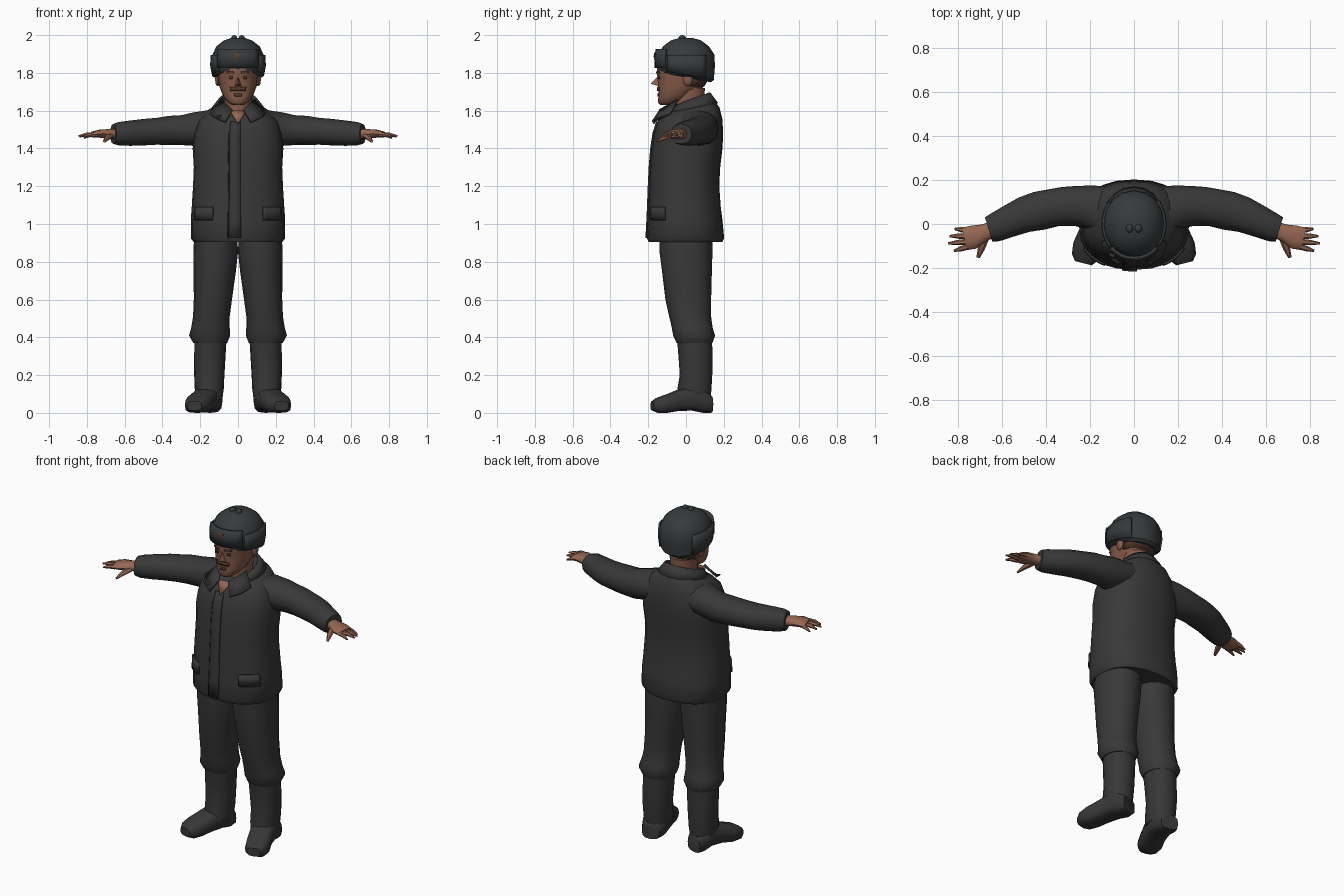
import bpy, bmesh, math
from mathutils import Vector

cube = bpy.data.objects.get("Cube")
if cube:
    bpy.data.objects.remove(cube)


def material(name, r, g, b):
    m = bpy.data.materials.new(name)
    m.use_nodes = True
    m.diffuse_color = (r, g, b, 1)
    m.node_tree.nodes["Principled BSDF"].inputs["Base Color"].default_value = (r, g, b, 1)
    return m


CLOTH = material("charcoal cloth", .040, .040, .041)
FUR = material("slate fur", .038, .043, .046)
BOOT = material("dark boot", .038, .038, .038)
DARK = material("seam black", .016, .016, .017)
SKIN = material("skin", .30, .135, .085)
FACE = material("tanned face", .235, .105, .068)
HAIR = material("brown hair", .085, .042, .028)
BADGE = material("dull red", .11, .045, .035)


def finish(name, bm, mat, angle=50, thick=0):
    bmesh.ops.recalc_face_normals(bm, faces=bm.faces)
    me = bpy.data.meshes.new(name)
    bm.to_mesh(me)
    bm.free()
    me.materials.append(mat)
    ob = bpy.data.objects.new(name, me)
    bpy.context.collection.objects.link(ob)
    if thick:
        mod = ob.modifiers.new("thickness", 'SOLIDIFY')
        mod.thickness, mod.offset = thick, 0
    bpy.ops.object.select_all(action='DESELECT')
    ob.select_set(True)
    bpy.context.view_layer.objects.active = ob
    bpy.ops.object.shade_smooth_by_angle(angle=math.radians(angle))
    return ob


def flat(z, cx, cy, rx, ry, tilt=0):
    """Level cross-section, tilted up towards the back."""
    return Vector((cx, cy, z)), Vector((rx, 0, 0)), Vector((0, ry, ry * tilt))


def on_ring(ring, deg, e, grow=1):
    c, u, v = ring
    a = math.radians(deg)
    x, y = math.cos(a), math.sin(a)
    return c + grow * (u * math.copysign(abs(x) ** e, x) + v * math.copysign(abs(y) ** e, y))


def loft(name, rings, mat, e=1.0, sides=16, angle=50):
    """Closed skin over a row of cross-sections."""
    bm = bmesh.new()
    rows = [[bm.verts.new(on_ring(r, 360 * i / sides, e)) for i in range(sides)] for r in rings]
    for a, b in zip(rows, rows[1:]):
        for i in range(sides):
            j = (i + 1) % sides
            bm.faces.new((a[i], a[j], b[j], b[i]))
    bm.faces.new(rows[0])
    bm.faces.new(rows[-1])
    return finish(name, bm, mat, angle)


def shell(name, rings, a0, a1, mat, e=1.0, grow=1.02, thick=.006, steps=8):
    """Open patch that follows part of a row of cross-sections."""
    bm = bmesh.new()
    rows = [[bm.verts.new(on_ring(r, a0 + (a1 - a0) * i / steps, e, grow))
             for i in range(steps + 1)] for r in rings]
    for a, b in zip(rows, rows[1:]):
        for i in range(steps):
            bm.faces.new((a[i], a[i + 1], b[i + 1], b[i]))
    return finish(name, bm, mat, 50, thick)


def plate(name, pts, mat, thick=.008):
    bm = bmesh.new()
    bm.faces.new([bm.verts.new(p) for p in pts])
    return finish(name, bm, mat, 30, thick)


def blob(name, loc, size, mat):
    bm = bmesh.new()
    bmesh.ops.create_uvsphere(bm, u_segments=10, v_segments=6, radius=1)
    for v in bm.verts:
        v.co = Vector(loc) + Vector([a * b for a, b in zip(v.co, size)])
    return finish(name, bm, mat)


def spike(name, a, b, w, h, tip, mat):
    """Tapered finger from a to b."""
    a, b = Vector(a), Vector(b)
    side = (b - a).cross(Vector((0, 0, 1))).normalized()
    up = Vector((0, 0, 1))
    mid = a.lerp(b, .55) + up * .005
    return loft(name, [(a, side * w, up * h), (mid, side * w * .85, up * h * .85),
                       (b, side * w * tip, up * h * tip)], mat, sides=6)


# Jacket
body = [flat(.905, 0, -.003, .235, .195), flat(.925, 0, -.003, .25, .205),
        flat(1.02, 0, -.005, .25, .198), flat(1.09, 0, -.008, .245, .192),
        flat(1.2, 0, -.01, .238, .186), flat(1.3, 0, -.005, .234, .186),
        flat(1.4, 0, .005, .24, .188), flat(1.48, 0, .013, .232, .184),
        flat(1.55, 0, .02, .21, .172, .05), flat(1.595, 0, .025, .165, .152, .15),
        flat(1.625, 0, .03, .115, .118, .25)]
JE = .85
loft("jacket_body", body, CLOTH, JE, 24)
shell("jacket_placket", body[1:9], 262, 272, CLOTH, JE, 1.015, .008, 2)
shell("jacket_seam", body[1:8], 260.5, 262.2, DARK, JE, 1.012, .004, 1)
shell("collar_band", [flat(1.61, 0, .03, .135, .135, .2), flat(1.655, 0, .02, .098, .103, .38)],
      -50, 230, CLOTH, 1, 1, .012, 14)

# Neck and head
loft("neck", [flat(1.55, 0, .02, .07, .09), flat(1.62, 0, .015, .07, .08),
              flat(1.72, 0, .02, .08, .08)], FACE)
head = [flat(1.63, 0, -.095, .032, .042), flat(1.645, 0, -.085, .055, .064),
        flat(1.675, 0, -.06, .078, .086), flat(1.69, 0, -.052, .084, .094),
        flat(1.705, 0, -.043, .09, .104), flat(1.725, 0, -.028, .097, .12),
        flat(1.768, 0, -.013, .104, .136), flat(1.783, 0, -.011, .106, .141),
        flat(1.797, 0, -.01, .107, .145), flat(1.85, 0, -.005, .11, .145)]
loft("head", head, FACE, .9, 20)
shell("moustache", head[4:6], 247, 293, HAIR, .9, 1.03)
shell("lower_lip", head[2:4], 258, 282, HAIR, .9, 1.015, .005)
shell("back_hair", [flat(1.73, 0, -.005, .098, .097), flat(1.80, 0, 0, .107, .135)],
      15, 165, HAIR, .9, 1.02)
plate("skin_opening", [(-.045, -.125, 1.60), (.045, -.125, 1.60), (0, -.172, 1.53)], SKIN)

# Nose: a wedge with its tip pushed forward
bm = bmesh.new()
n = [bm.verts.new(p) for p in ((0, -.142, 1.79), (-.022, -.138, 1.728), (.022, -.138, 1.728),
                               (0, -.187, 1.742))]
for f in ((0, 1, 3), (0, 3, 2), (1, 2, 3), (0, 2, 1)):
    bm.faces.new([n[i] for i in f])
finish("nose", bm, FACE, 80)

# Fur hat with raised front flap
hat = [flat(1.778, 0, -.008, .112, .14, -.2), flat(1.79, 0, -.003, .13, .15, -.18),
       flat(1.84, 0, 0, .139, .153, -.05), flat(1.895, 0, 0, .136, .151),
       flat(1.94, 0, 0, .115, .122), flat(1.972, 0, 0, .075, .08), flat(1.986, 0, 0, .03, .03)]
loft("hat_crown", hat, FUR, .95, 16, 40)
shell("hat_front_flap", [flat(1.825, 0, -.002, .139, .155), flat(1.88, 0, -.002, .14, .158),
                         flat(1.925, 0, -.002, .135, .15)], 222, 318, FUR, .95, 1.01, .014)
blob("hat_badge", (0, -.165, 1.888), (.02, .006, .02), BADGE)

for s, side in ((1, "left_"), (-1, "right_")):
    def m(x, y, z):
        return (s * x, y, z)

    # Face and hat details
    a = 270 + s * 19
    shell(side + "eye", head[6:8], a - 5, a + 5, HAIR, .9, 1.008, .004, 3)
    shell(side + "brow", head[8:9] + [flat(1.806, 0, -.009, .108, .145)], a - 12, a + 10,
          HAIR, .9, 1.015, .005, 4)
    blob(side + "ear", m(.108, .01, 1.765), (.014, .026, .036), FACE)
    mid = 0 if s > 0 else 180
    shell(side + "hat_ear_flap", hat[1:4], mid - 38, mid + 42, FUR, .95, 1.02, .012)
    blob(side + "hat_knot", m(.02, -.02, 1.985), (.017, .02, .015), FUR)

    # Lapel and pocket flap
    plate(side + "lapel", [m(.088, -.045, 1.655), m(.148, -.085, 1.585), m(.125, -.15, 1.565),
                           m(.068, -.178, 1.54), m(.03, -.135, 1.605)], CLOTH, .012)
    p = 270 + s * 45
    shell(side + "pocket_flap", body[2:4], p - 17, p + 17, CLOTH, JE, 1.015, .009)

    # Sleeve, rings slanted to the arm's backward-bent line
    sleeve = [(.06, .04, 1.52, .13, .085), (.16, .05, 1.512, .125, .09),
              (.24, .075, 1.502, .097, .088), (.30, .08, 1.497, .088, .079),
              (.37, .073, 1.495, .083, .077), (.43, .06, 1.491, .085, .071),
              (.50, .042, 1.486, .078, .07), (.57, .012, 1.481, .07, .067),
              (.63, -.015, 1.478, .063, .062), (.66, -.025, 1.477, .055, .053)]
    loft(side + "sleeve", [(Vector(m(x, y, z)), Vector(m(.3 * ry, ry, 0)), Vector((0, 0, rz)))
                           for x, y, z, ry, rz in sleeve], CLOTH, .9, 12)

    # Hand
    palm = [(.63, -.02, 1.475, .036, .03), (.68, -.04, 1.477, .038, .027),
            (.73, -.06, 1.478, .052, .022), (.77, -.068, 1.474, .05, .016)]
    loft(side + "palm", [(Vector(m(x, y, z)), Vector(m(.25 * ry, ry, 0)), Vector((0, 0, rz)))
                         for x, y, z, ry, rz in palm], SKIN, .9, 10)
    for name, y0, tip in (("little_finger", -.03, (.815, -.022, 1.455)),
                          ("ring_finger", -.055, (.838, -.055, 1.462)),
                          ("middle_finger", -.08, (.845, -.088, 1.466)),
                          ("index_finger", -.102, (.818, -.122, 1.462))):
        spike(side + name, m(.75, y0, 1.474), m(*tip), .014, .013, .35, SKIN)
    spike(side + "thumb", m(.675, -.06, 1.468), m(.708, -.153, 1.437), .019, .016, .4, SKIN)

    # Trouser leg with a blousing knee
    leg = [(.97, .118, 0, .113, .14), (.85, .118, 0, .118, .14), (.75, .123, .005, .112, .132),
           (.6, .133, .012, .101, .121), (.51, .141, .022, .097, .111),
           (.45, .146, .033, .102, .108), (.41, .15, .043, .109, .111), (.37, .147, .045, .09, .095)]
    loft(side + "trouser_leg", [flat(z, s * x, y, rx, ry) for z, x, y, rx, ry in leg], CLOTH, .92)

    # Boot shaft and turned-out foot
    shaft = [(.40, .145, .045, .085, .093), (.3, .149, .05, .083, .09), (.2, .152, .053, .08, .086),
             (.13, .152, .045, .077, .09), (.07, .153, .04, .07, .09)]
    loft(side + "boot_shaft", [flat(z, s * x, y, rx, ry) for z, x, y, rx, ry in shaft], BOOT, .92)
    foot = [(.145, .132, .05, 0, .09), (.15, .09, .068, 0, .13), (.16, .03, .068, .012, .145),
            (.182, -.04, .066, .01, .125), (.207, -.1, .068, 0, .1), (.222, -.15, .06, 0, .082),
            (.23, -.178, .038, .012, .062)]
    loft(side + "boot_foot", [(Vector(m(x, y, (lo + hi) / 2)), Vector(m(w, .25 * w, 0)),
                               Vector((0, 0, (hi - lo) / 2))) for x, y, w, lo, hi in foot],
         BOOT, .65, 12)
